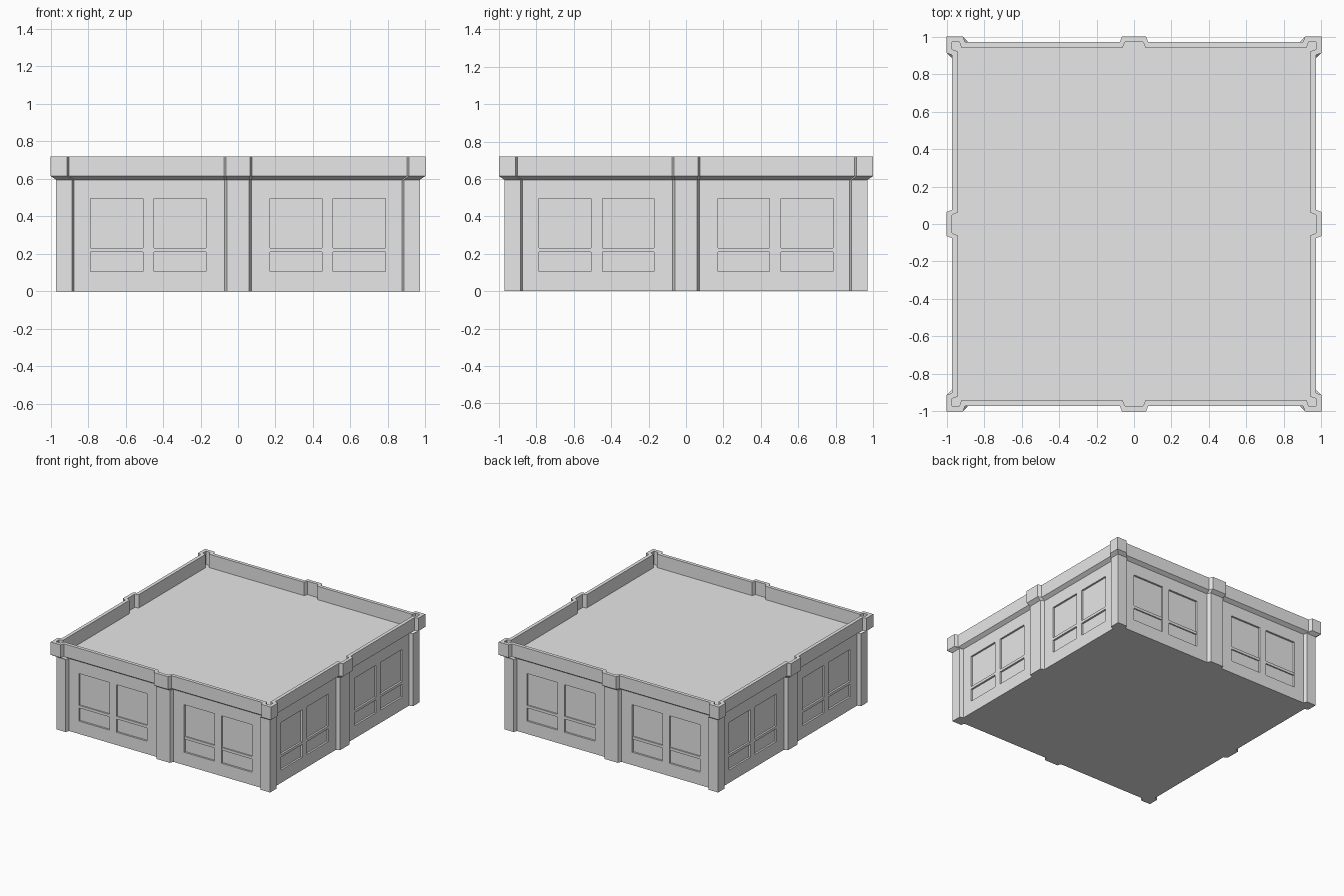
import bpy, bmesh
from math import pi
from mathutils import Matrix, Vector

cube = bpy.data.objects.get("Cube")
if cube:
    bpy.data.objects.remove(cube, do_unlink=True)

grey = bpy.data.materials.new("plain_grey")
grey.use_nodes = True
colour = (0.8, 0.8, 0.8, 1)
grey.diffuse_color = colour
grey.node_tree.nodes["Principled BSDF"].inputs["Base Color"].default_value = colour

TURNS = [Matrix.Rotation(k * pi / 2, 4, 'Z') for k in range(4)]
WALL = 0.94          # lower wall plane
DEPTH = 0.015        # window recess
SILL, HEAD = 0.105, 0.495


def finish(bm, name):
    bmesh.ops.recalc_face_normals(bm, faces=bm.faces)
    mesh = bpy.data.meshes.new(name)
    bm.to_mesh(mesh)
    bm.free()
    mesh.materials.append(grey)
    obj = bpy.data.objects.new(name, mesh)
    bpy.context.collection.objects.link(obj)
    return obj


def add_box(bm, x, y, z, turn):
    """Box from (min, max) pairs on the front side, turned to another side."""
    centre = Vector([sum(p) / 2 for p in (x, y, z)])
    size = [p[1] - p[0] for p in (x, y, z)]
    matrix = turn @ Matrix.Translation(centre) @ Matrix.Diagonal((*size, 1))
    bmesh.ops.create_cube(bm, size=1, matrix=matrix)


def outline(bm, outer, corner, middle, z):
    """Square plan with stepped piers at the corners and mid-sides."""
    wall = outer - 0.03
    half = [(corner, outer), (corner - 0.01, wall),
            (middle + 0.012, wall), (middle, outer)]
    side = [(-outer, outer)] + [(-x, y) for x, y in half] + half[::-1]
    return [bm.verts.new(t @ Vector((x, -y, z))) for t in TURNS for x, y in side]


# Building shell: base, walls, flared cornice, parapet and sunken roof
bm = bmesh.new()
levels = [(0.97, 0.885, 0.06, 0), (0.97, 0.885, 0.06, 0.595),
          (1.0, 0.912, 0.064, 0.615), (1.0, 0.912, 0.064, 0.72),
          (0.972, 0.932, 0.048, 0.72), (0.972, 0.932, 0.048, 0.61)]
rings = [outline(bm, *level) for level in levels]
for low, high in zip(rings, rings[1:]):
    for i in range(len(low)):
        j = (i + 1) % len(low)
        bm.faces.new((low[i], low[j], high[j], high[i]))
bm.faces.new(rings[0][::-1])
bm.faces.new(rings[-1])
shell = finish(bm, "building_shell")

# Window recesses cut into every wall, with a crossbar in each
cutters, bars = bmesh.new(), bmesh.new()
for k, turn in enumerate(TURNS):
    setback = 0.005 if k % 2 == 0 else 0.0
    for left, right in ((-0.787, -0.508), (-0.447, -0.17),
                        (0.17, 0.447), (0.508, 0.787)):
        add_box(cutters, (left, right), (-WALL - 0.02, -WALL + DEPTH), (SILL, HEAD), turn)
        add_box(bars, (left, right), (-WALL + setback, -WALL + DEPTH + 0.01),
                (0.21, 0.232), turn)
cutter = finish(cutters, "window_cutter")
cutter.hide_render = True
finish(bars, "window_crossbars")

cut = shell.modifiers.new("window_cut", 'BOOLEAN')
cut.operation = 'DIFFERENCE'
cut.solver = 'EXACT'
cut.object = cutter
bpy.context.view_layer.objects.active = shell
bpy.ops.object.modifier_apply(modifier=cut.name)
bpy.data.objects.remove(cutter, do_unlink=True)
